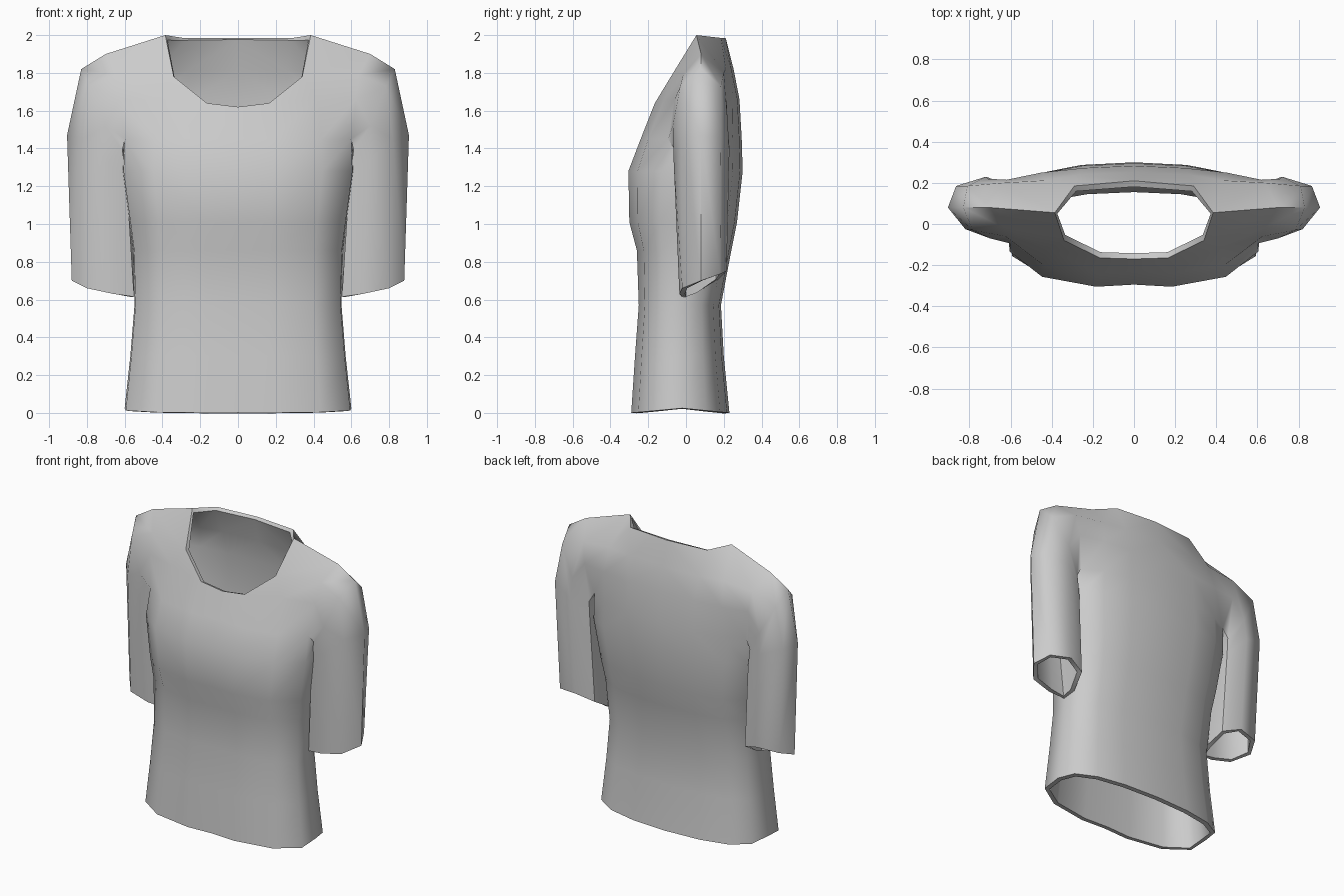
import bpy
import bmesh
import math

# Remove the default object
default = bpy.data.objects.get("Cube")
if default:
    bpy.data.objects.remove(default, do_unlink=True)


def make_material(name, value):
    mat = bpy.data.materials.new(name)
    mat.use_nodes = True
    colour = (value, value, value, 1)
    mat.diffuse_color = colour
    shader = mat.node_tree.nodes["Principled BSDF"]
    shader.inputs["Base Color"].default_value = colour
    shader.inputs["Roughness"].default_value = 0.8
    return mat


# Half cross-section of the body, front centre round to back centre
# (share of half width, share of depth: 1 is front, -1 is back)
SECTION = [(0, .97), (.3, 1), (.73, .86), (.99, .5), (1, 0),
           (.95, -.5), (.74, -.8), (.42, -.95), (0, -1)]

# Body levels: height, half width, front, middle, back, side lift
LEVELS = [
    (0, .6, -.29, -.02, .23, .025),
    (.3, .57, -.27, -.02, .2, 0),
    (.57, .548, -.25, -.02, .185, 0),
    (.86, .555, -.26, 0, .24, 0),
    (1.01, .575, -.3, .02, .27, 0),
    (1.28, .612, -.305, .04, .3, 0),
    (1.45, .605, -.24, .05, .295, 0),
]

# Front panel above the chest, ending at the neckline
FRONT_CHEST = [(0, -.17, 1.62), (.165, -.165, 1.64),
               (.42, -.115, 1.66), (.625, -.06, 1.66)]
FRONT_COLLAR = [(.34, -.08, 1.78), (.64, -.015, 1.79)]

# Shoulder seam and back neckline, from shoulder to back centre
TOP = [(.7, .08, 1.9), (.385, .055, 2), (.29, .185, 1.985), (0, .21, 1.985)]

# Back panel rows, from armhole to back centre
BACK_BLADE = [(.62, .215, 1.66), (.45, .25, 1.66), (.25, .272, 1.66), (0, .283, 1.66)]
BACK_YOKE = [(.64, .2, 1.8), (.43, .212, 1.82), (.27, .24, 1.82), (0, .252, 1.82)]

# Sleeve rings, from underarm round the front, outside and back
SLEEVE_CAP = [(.61, .06, 1.37), (.612, -.055, 1.39), (.7, -.07, 1.52), (.785, -.03, 1.73),
              (.83, .08, 1.82), (.81, .185, 1.73), (.71, .22, 1.54), (.61, .18, 1.39)]
SLEEVE_UPPER = [(.59, .06, 1.22), (.59, -.045, 1.24), (.69, -.065, 1.33), (.82, -.025, 1.45),
                (.905, .08, 1.47), (.865, .185, 1.46), (.72, .23, 1.4), (.6, .185, 1.27)]
SLEEVE_HEM = [(.535, .06, .64), (.55, -.02, .615), (.66, -.035, .63), (.8, -.02, .66),
              (.88, .08, .7), (.83, .18, .735), (.69, .215, .75), (.57, .175, .71)]


def add_points(bm, points):
    return [bm.verts.new(p) for p in points]


def bridge(bm, lower, upper, closed=False):
    """Join two rows of equal length with quads."""
    count = len(lower)
    for i in range(count if closed else count - 1):
        j = (i + 1) % count
        bm.faces.new((lower[i], lower[j], upper[j], upper[i]))


def body_ring(level):
    z, width, front, middle, back, lift = level
    points = []
    for sx, sy in SECTION:
        depth = (front - middle) if sy > 0 else (middle - back)
        points.append((width * sx, middle + depth * sy, z + lift * (1 - abs(sy))))
    return points


def build_half_shirt(bm):
    # Body tube from hem to underarm
    rings = [add_points(bm, body_ring(level)) for level in LEVELS]
    for lower, upper in zip(rings, rings[1:]):
        bridge(bm, lower, upper)
    underarm = rings[-1]

    # Front panel up to the shoulder seam
    chest = add_points(bm, FRONT_CHEST)
    collar = add_points(bm, FRONT_COLLAR)
    top = add_points(bm, TOP)
    bridge(bm, underarm[:4], chest)
    bm.faces.new((chest[1], chest[2], collar[0]))
    bridge(bm, chest[2:], collar)
    bridge(bm, collar, [top[1], top[0]])

    # Back panel
    blade = add_points(bm, BACK_BLADE)
    yoke = add_points(bm, BACK_YOKE)
    bridge(bm, underarm[5:], blade)
    bridge(bm, blade, yoke)
    bridge(bm, yoke, top)

    # Sleeve continuing from the armhole
    loop = [underarm[4], underarm[3], chest[3], collar[1],
            top[0], yoke[0], blade[0], underarm[5]]
    for points in (SLEEVE_CAP, SLEEVE_UPPER, SLEEVE_HEM):
        ring = add_points(bm, points)
        bridge(bm, loop, ring, closed=True)
        loop = ring

    # Make every face look outward
    bmesh.ops.recalc_face_normals(bm, faces=bm.faces[:])
    bm.faces.ensure_lookup_table()
    bm.normal_update()
    if bm.faces[0].normal.y > 0:
        bmesh.ops.reverse_faces(bm, faces=bm.faces[:])


# Shirt object
mesh = bpy.data.meshes.new("shirt")
bm = bmesh.new()
build_half_shirt(bm)
bm.to_mesh(mesh)
bm.free()
shirt = bpy.data.objects.new("shirt", mesh)
bpy.context.collection.objects.link(shirt)
mesh.materials.append(make_material("grey cloth", .6))

# Other half and cloth thickness
mirror = shirt.modifiers.new("mirror", "MIRROR")
mirror.use_clip = True
cloth = shirt.modifiers.new("cloth_thickness", "SOLIDIFY")
cloth.thickness = .03
cloth.offset = -1

bpy.ops.object.select_all(action="DESELECT")
bpy.context.view_layer.objects.active = shirt
shirt.select_set(True)
for name in ("mirror", "cloth_thickness"):
    bpy.ops.object.modifier_apply(modifier=name)
bpy.ops.object.shade_smooth_by_angle(angle=math.radians(60))
